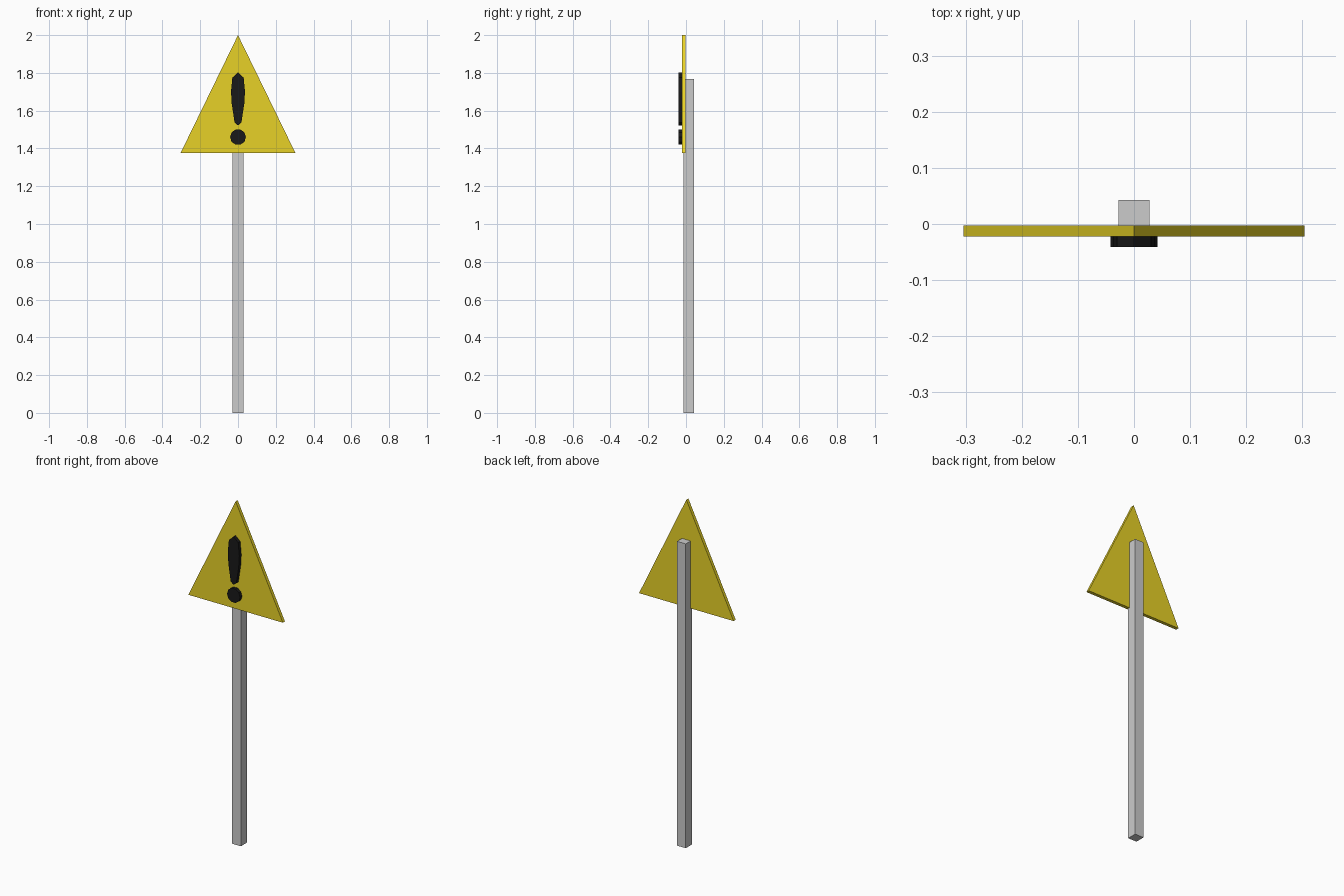
import bpy, bmesh, math

if "Cube" in bpy.data.objects:
    bpy.data.objects.remove(bpy.data.objects["Cube"])


def material(name, color):
    mat = bpy.data.materials.new(name)
    mat.diffuse_color = color
    mat.use_nodes = True
    mat.node_tree.nodes["Principled BSDF"].inputs["Base Color"].default_value = mat.diffuse_color
    return mat


def extruded(name, outline, y_front, y_back, mat=None):
    """Flat x/z outline extruded along y."""
    bm = bmesh.new()
    face = bm.faces.new([bm.verts.new((x, y_front, z)) for x, z in outline])
    ext = bmesh.ops.extrude_face_region(bm, geom=[face])
    moved = [v for v in ext["geom"] if isinstance(v, bmesh.types.BMVert)]
    bmesh.ops.translate(bm, verts=moved, vec=(0, y_back - y_front, 0))
    bmesh.ops.recalc_face_normals(bm, faces=bm.faces)
    mesh = bpy.data.meshes.new(name)
    bm.to_mesh(mesh)
    bm.free()
    obj = bpy.data.objects.new(name, mesh)
    bpy.context.collection.objects.link(obj)
    if mat:
        mesh.materials.append(mat)
    return obj


yellow = material("sign_yellow", (0.80, 0.64, 0.02, 1))
black = material("symbol_black", (0.01, 0.01, 0.01, 1))

# Square post
W = 0.028
extruded("post", [(-W, 0), (W, 0), (W, 1.768), (-W, 1.768)], -0.0135, 0.0425)

# Triangular sign plate
extruded("sign_plate", [(-0.304, 1.376), (0.304, 1.376), (0, 2.0)], -0.022, -0.003, yellow)

# Exclamation stroke: right half of the outline, mirrored
half = [(0.018, 1.537), (0.033, 1.635), (0.037, 1.70), (0.030, 1.775)]
stroke = [(0, 1.522)] + half + [(0, 1.802)] + [(-x, z) for x, z in reversed(half)]
extruded("exclamation_stroke", stroke, -0.041, -0.021, black)

# Exclamation dot
dot = [(0.042 * math.cos(math.tau * i / 10), 1.46 + 0.042 * math.sin(math.tau * i / 10))
       for i in range(10)]
extruded("exclamation_dot", dot, -0.041, -0.021, black)
